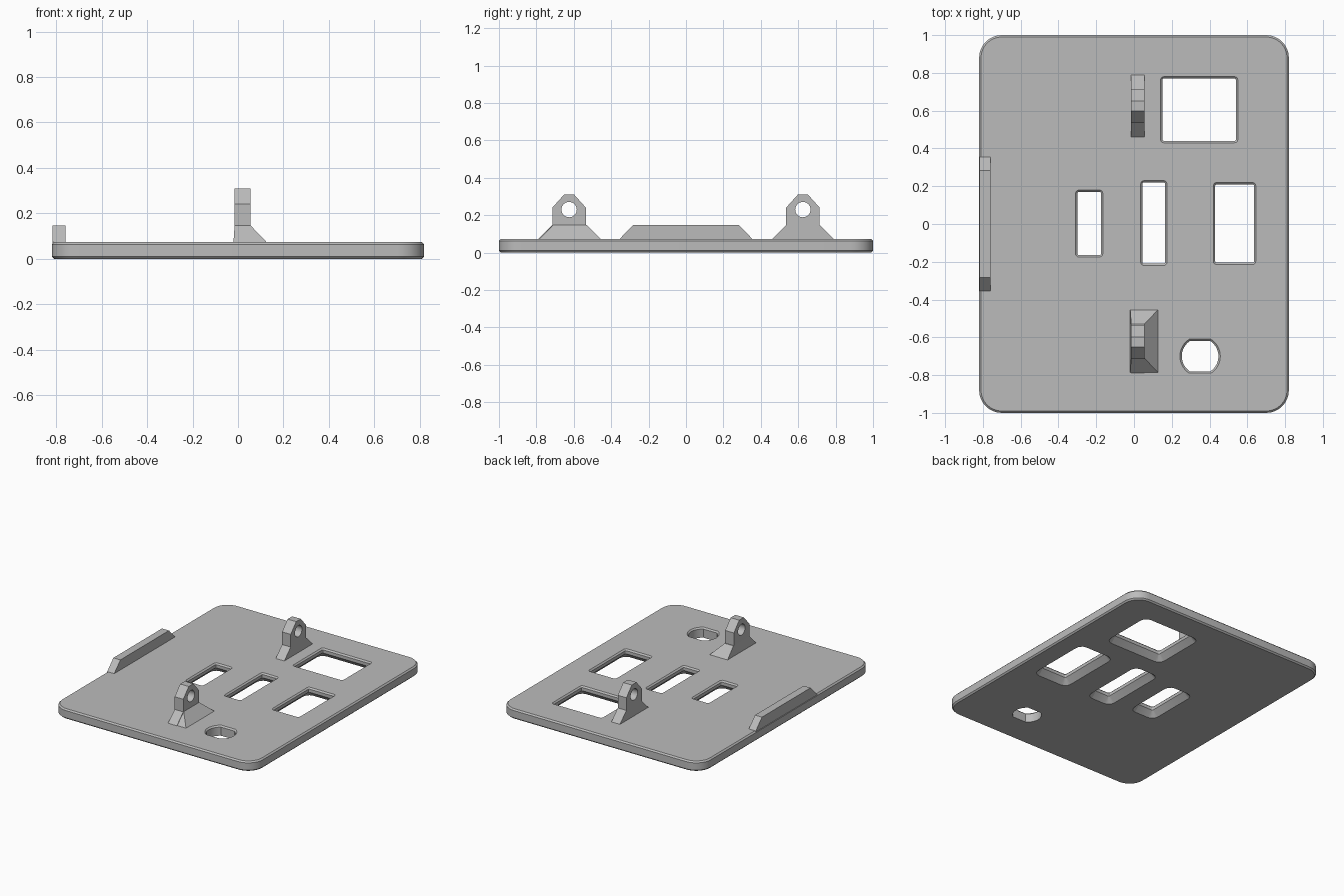
import bpy, bmesh, math

if "Cube" in bpy.data.objects:
    bpy.data.objects.remove(bpy.data.objects["Cube"], do_unlink=True)

grey = bpy.data.materials.new("plain_grey")
grey.use_nodes = True
color = (0.5, 0.5, 0.5, 1)
grey.diffuse_color = color
grey.node_tree.nodes["Principled BSDF"].inputs["Base Color"].default_value = color

TOP = 0.073      # plate thickness
EDGE = 0.01      # small edge chamfer
STEP = 0.147     # height of the sloped feet and the rail


def rounded_rect(x0, x1, y0, y1, r, grow=0.0, steps=8):
    """Outline of a rectangle with rounded corners, grown outwards."""
    r = max(r + grow, 0.002)
    x0, x1, y0, y1 = x0 - grow + r, x1 + grow - r, y0 - grow + r, y1 + grow - r
    pts = []
    for i, (cx, cy) in enumerate([(x1, y1), (x0, y1), (x0, y0), (x1, y0)]):
        for k in range(steps + 1):
            a = (i + k / steps) * math.pi / 2
            pts.append((cx + r * math.cos(a), cy + r * math.sin(a)))
    return pts


def flat_circle(cx, cy, r, flat, grow=0.0):
    """Circle outline cut off by flats at the front and back."""
    r, flat = r + grow, flat + grow
    a0 = math.asin(flat / r)
    angles = [-a0 + 2 * a0 * k / 16 for k in range(17)]
    angles += [a + math.pi for a in angles]
    return [(cx + r * math.cos(a), cy + r * math.sin(a)) for a in angles]


def loft(name, sections):
    """Solid through a stack of matching 3D outlines."""
    bm = bmesh.new()
    rings = [[bm.verts.new(p) for p in s] for s in sections]
    n = len(rings[0])
    for a, b in zip(rings, rings[1:]):
        for i in range(n):
            j = (i + 1) % n
            bm.faces.new((a[i], a[j], b[j], b[i]))
    bm.faces.new(rings[0])
    bm.faces.new(rings[-1])
    bmesh.ops.recalc_face_normals(bm, faces=bm.faces)
    mesh = bpy.data.meshes.new(name)
    bm.to_mesh(mesh)
    bm.free()
    mesh.materials.append(grey)
    obj = bpy.data.objects.new(name, mesh)
    bpy.context.collection.objects.link(obj)
    return obj


def select(obj):
    bpy.ops.object.select_all(action='DESELECT')
    obj.select_set(True)
    bpy.context.view_layer.objects.active = obj


def cut(obj, cutter):
    """Subtract a cutter and throw it away."""
    cutter.hide_render = True
    mod = obj.modifiers.new("cut", 'BOOLEAN')
    mod.operation, mod.solver, mod.object = 'DIFFERENCE', 'EXACT', cutter
    select(obj)
    bpy.ops.object.modifier_apply(modifier=mod.name)
    bpy.data.objects.remove(cutter, do_unlink=True)


def smooth(obj):
    select(obj)
    bpy.ops.object.shade_smooth_by_angle(angle=math.radians(30))


def stack(outline, levels):
    """Sections of one outline at (height, growth) levels."""
    return [[(x, y, z) for x, y in outline(g)] for z, g in levels]


# Base plate with rounded corners and chamfered rims
plate = loft("base_plate", stack(
    lambda g: rounded_rect(-0.82, 0.82, -1, 1, 0.12, g),
    [(0, -EDGE), (EDGE, 0), (TOP - EDGE, 0), (TOP, -EDGE)]))

# Rectangular openings, flared on the underside
rim = [(TOP - EDGE, 0), (TOP + EDGE, 2 * EDGE)]
flared = [(-0.01, 0.05), (0.04, 0)] + rim
windows = [(0.15, 0.54, 0.44, 0.77), (-0.3, -0.175, -0.165, 0.17),
           (0.045, 0.165, -0.21, 0.22), (0.43, 0.635, -0.205, 0.21)]
for w in windows:
    cut(plate, loft("window_cutter", stack(
        lambda g: rounded_rect(*w, 0.008, g, 3), flared)))

# Round opening with two flats
cut(plate, loft("round_cutter", stack(
    lambda g: flat_circle(0.35, -0.70, 0.097, 0.08, g),
    [(-0.01, 0)] + rim)))
smooth(plate)

# Hinge lugs with a cross hole
half = [(0.165, TOP - 0.005), (0.165, TOP), (0.09, STEP), (0.09, 0.24), (0.027, 0.31)]
profile = half + [(-y, z) for y, z in reversed(half)]
for name, cy in (("front_lug", -0.625), ("back_lug", 0.625)):
    lug = loft(name, [[(x, cy + y, z) for y, z in profile] for x in (-0.015, 0.055)])
    hole = [(cy + 0.041 * math.cos(k * math.pi / 16),
             0.23 + 0.041 * math.sin(k * math.pi / 16)) for k in range(32)]
    cut(lug, loft("hole_cutter", [[(x, y, z) for y, z in hole] for x in (-0.1, 0.15)]))
    smooth(lug)

# Sloped brace beside the front lug
loft("front_lug_brace", [
    [(x0, -0.62 - d, z), (x1, -0.62 - d, z), (x1, -0.62 + d, z), (x0, -0.62 + d, z)]
    for x0, x1, d, z in ((-0.02, 0.128, 0.167, TOP - 0.002), (-0.015, 0.055, 0.09, STEP))])

# Raised rail along the right edge, with sloped ends
rail = [(-0.355, TOP - 0.01), (0.355, TOP - 0.01), (0.355, TOP), (0.283, STEP),
        (-0.283, STEP), (-0.355, TOP)]
loft("side_rail", [[(x, y, z) for y, z in rail] for x in (-0.817, -0.76)])
